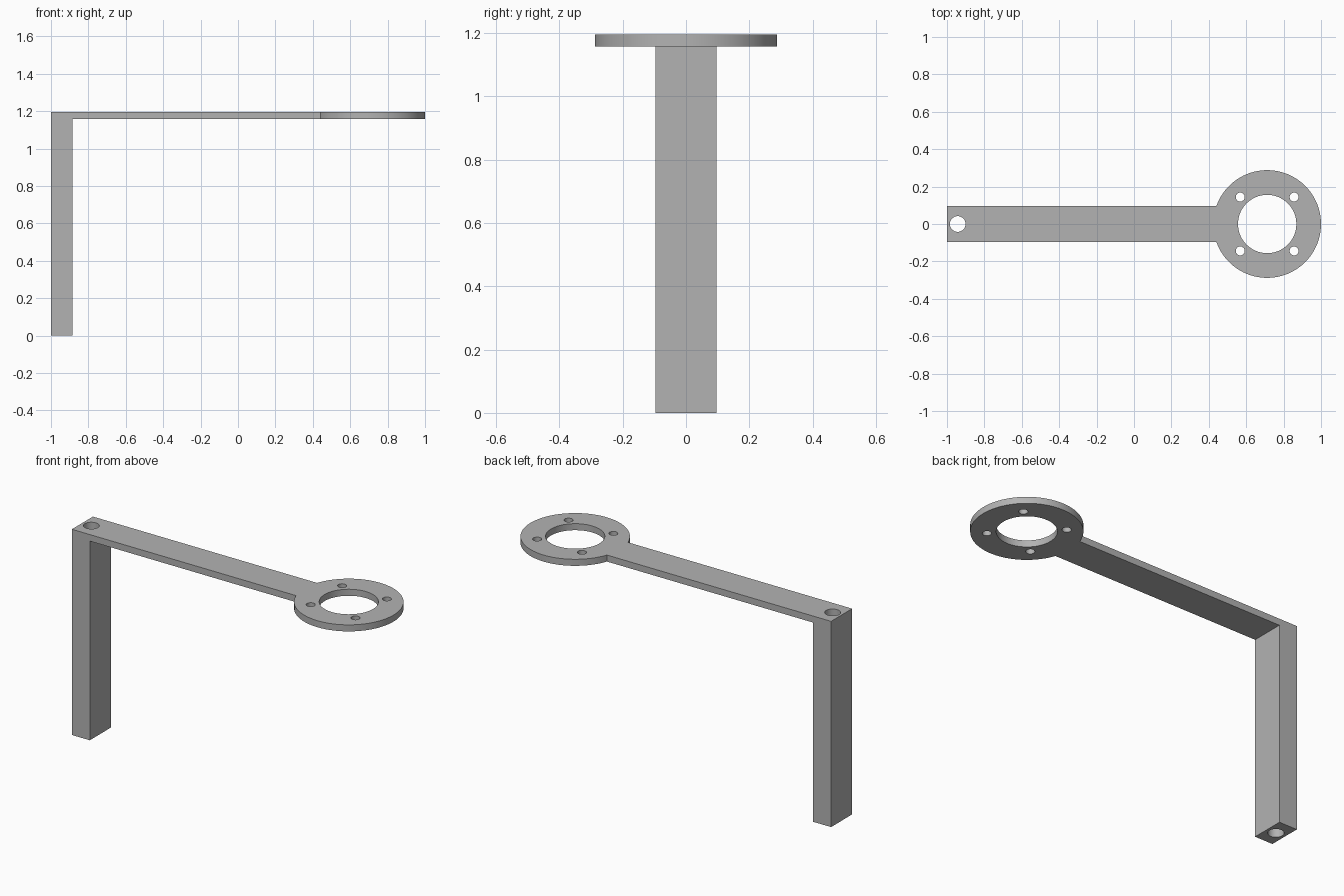
import bpy, bmesh
from math import sin, cos, pi, asin
from mathutils import Matrix

if "Cube" in bpy.data.objects:
    bpy.data.objects.remove(bpy.data.objects["Cube"], do_unlink=True)

TOP, UNDER = 1.195, 1.157            # plate top and underside
LEFT, POST_X, HALF = -1.0, -0.885, 0.0965
RING_R = 0.288
RING_X = 1.0 - RING_R

grey = bpy.data.materials.new("plain grey")
grey.use_nodes = True
grey.diffuse_color = (0.45, 0.45, 0.45, 1)
grey.node_tree.nodes["Principled BSDF"].inputs["Base Color"].default_value = grey.diffuse_color


def make_object(name, bm):
    mesh = bpy.data.meshes.new(name)
    bm.to_mesh(mesh)
    bm.free()
    mesh.materials.append(grey)
    obj = bpy.data.objects.new(name, mesh)
    bpy.context.collection.objects.link(obj)
    return obj


def extrude_down(bm, faces, z):
    new = bmesh.ops.extrude_face_region(bm, geom=faces, use_keep_orig=True)["geom"]
    for item in new:
        if isinstance(item, bmesh.types.BMVert):
            item.co.z = z
    return [f for f in new if isinstance(f, bmesh.types.BMFace)]


# Plan outline: post footprint, then the arm flowing into the round head
bm = bmesh.new()
back_left, front_left, front_post, back_post = [
    bm.verts.new((x, y, TOP)) for x, y in
    ((LEFT, HALF), (LEFT, -HALF), (POST_X, -HALF), (POST_X, HALF))]
neck = asin(HALF / RING_R)
steps = 80
arc = []
for i in range(steps + 1):
    a = -pi + neck + 2 * (pi - neck) * i / steps
    arc.append(bm.verts.new((RING_X + RING_R * cos(a), RING_R * sin(a), TOP)))
footprint = bm.faces.new((back_left, front_left, front_post, back_post))
arm = bm.faces.new([back_post, front_post] + arc)

# Plate thickness, then the post dropped to the floor
under = extrude_down(bm, [footprint, arm], UNDER)
post_base = min(under, key=lambda f: f.calc_center_median().x)
extrude_down(bm, [post_base], 0)
bmesh.ops.delete(bm, geom=[post_base], context="FACES_ONLY")
bmesh.ops.recalc_face_normals(bm, faces=bm.faces)
bmesh.ops.dissolve_limit(bm, angle_limit=0.01, verts=bm.verts, edges=bm.edges)
bracket = make_object("mounting_bracket", bm)

# Holes: lens opening, four screw holes, and the long bore through the post
holes = [(RING_X, 0, 0.156, 64), ((LEFT + POST_X) / 2, 0, 0.042, 32)]
holes += [(RING_X + sx * 0.144, sy * 0.144, 0.024, 24) for sx in (-1, 1) for sy in (-1, 1)]
bm = bmesh.new()
for x, y, r, sides in holes:
    bmesh.ops.create_cone(bm, cap_ends=True, segments=sides, radius1=r, radius2=r,
                          depth=2, matrix=Matrix.Translation((x, y, 0.6)))
cutter = make_object("hole_cutter", bm)
cutter.hide_render = True

bpy.ops.object.select_all(action="DESELECT")
bpy.context.view_layer.objects.active = bracket
bracket.select_set(True)
cut = bracket.modifiers.new("holes", "BOOLEAN")
cut.operation = "DIFFERENCE"
cut.solver = "EXACT"
cut.object = cutter
bpy.ops.object.modifier_apply(modifier=cut.name)
bpy.data.objects.remove(cutter, do_unlink=True)

# Smooth round walls with crisp rims
bpy.ops.object.shade_smooth_by_angle(angle=pi / 6)
